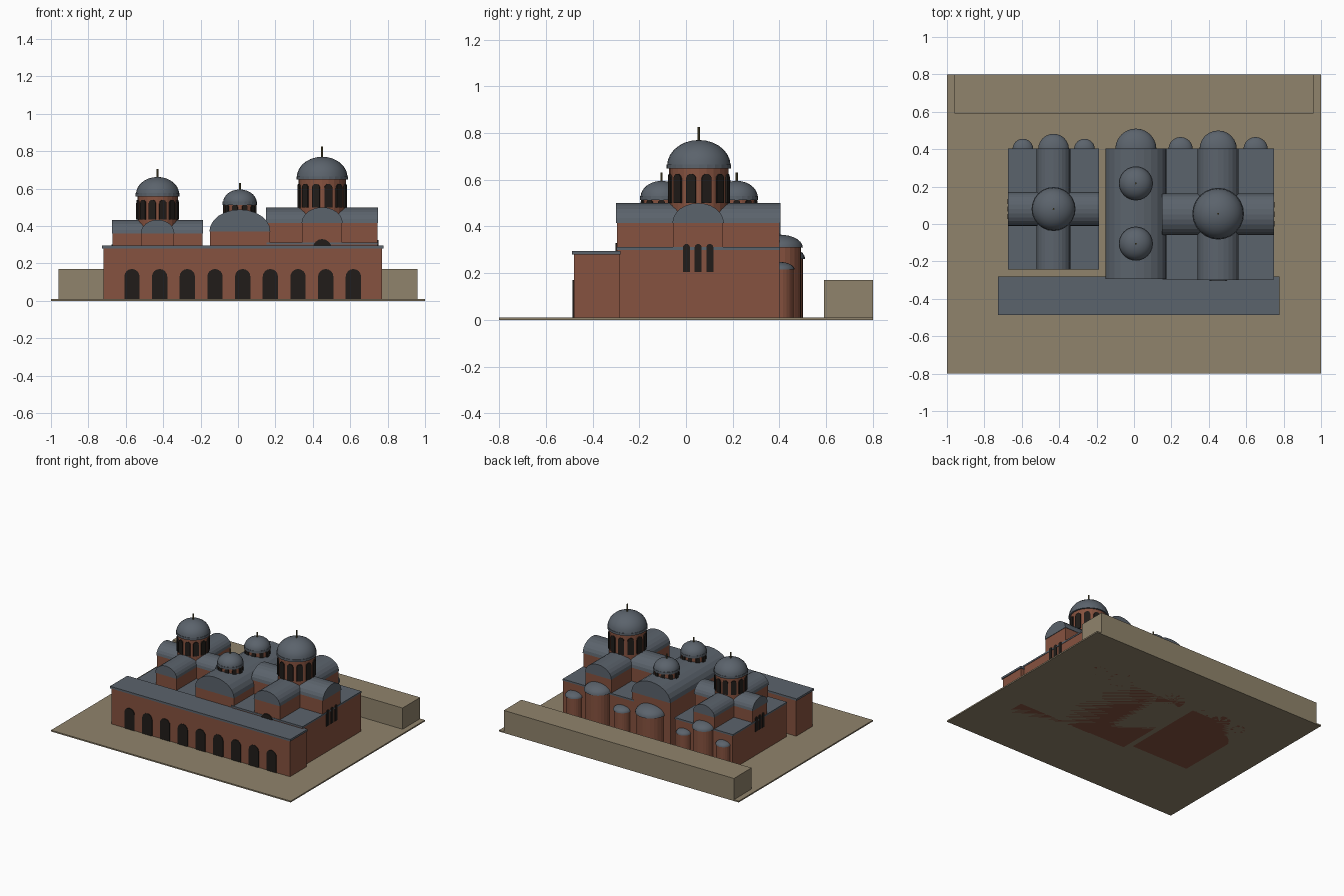
import bpy, bmesh
from math import sin, cos, pi
from mathutils import Matrix, Vector

if "Cube" in bpy.data.objects:
    bpy.data.objects.remove(bpy.data.objects["Cube"])


def material(name, rgb):
    m = bpy.data.materials.new(name)
    m.diffuse_color = (*rgb, 1)
    m.use_nodes = True
    m.node_tree.nodes["Principled BSDF"].inputs["Base Color"].default_value = m.diffuse_color
    return m


BRICK = material("brick", (0.24, 0.085, 0.05))
LEAD = material("lead", (0.105, 0.125, 0.15))
STONE = material("stone", (0.28, 0.23, 0.15))
DARK = material("opening", (0.015, 0.012, 0.01))
METAL = material("finial_metal", (0.12, 0.10, 0.04))


def make(name, bm, mat):
    bmesh.ops.recalc_face_normals(bm, faces=bm.faces)
    me = bpy.data.meshes.new(name)
    bm.to_mesh(me)
    bm.free()
    me.materials.append(mat)
    ob = bpy.data.objects.new(name, me)
    bpy.context.collection.objects.link(ob)
    return ob


def box(name, x0, x1, y0, y1, z0, z1, mat):
    bm = bmesh.new()
    bmesh.ops.create_cube(bm, size=1)
    for v in bm.verts:
        v.co = Vector(((x0 + x1) / 2 + v.co.x * (x1 - x0),
                       (y0 + y1) / 2 + v.co.y * (y1 - y0),
                       (z0 + z1) / 2 + v.co.z * (z1 - z0)))
    return make(name, bm, mat)


def prism(bm, pts, depth, matrix):
    """Extrude an x-z profile along +y, then place it."""
    f = bm.faces.new([bm.verts.new(matrix @ Vector((x, 0, z))) for x, z in pts])
    r = bmesh.ops.extrude_face_region(bm, geom=[f])
    step = matrix.to_3x3() @ Vector((0, depth, 0))
    for v in r["geom"]:
        if isinstance(v, bmesh.types.BMVert):
            v.co += step


def half_round(rx, rz, z, n):
    return [(rx * cos(pi * i / n), z + rz * sin(pi * i / n)) for i in range(n + 1)]


def vault(name, centre, half, a0, a1, z, rise, along_y=True):
    bm = bmesh.new()
    if along_y:
        m = Matrix.Translation((centre, a0, 0))
    else:
        m = Matrix.Translation((a0, centre, 0)) @ Matrix.Rotation(-pi / 2, 4, 'Z')
    prism(bm, half_round(half, rise, z, 12), a1 - a0, m)
    return make(name, bm, LEAD)


def arches(name, places, width, z0, z1, depth=0.012):
    """Arched dark panels; each place is (x, y, angle), angle 0 facing -y."""
    bm = bmesh.new()
    r = width / 2
    pts = half_round(r, r, z1 - r, 8) + [(-r, z0), (r, z0)]
    for x, y, a in places:
        m = Matrix.Translation((x, y, 0)) @ Matrix.Rotation(a, 4, 'Z')
        prism(bm, pts, depth, m @ Matrix.Translation((0, -0.005, 0)))
    return make(name, bm, DARK)


def lathe(name, x, y, profile, mat, n=24, smooth=False):
    bm = bmesh.new()
    vs = [bm.verts.new((r, 0, z)) for r, z in profile]
    es = [bm.edges.new(p) for p in zip(vs, vs[1:])]
    bmesh.ops.spin(bm, geom=vs + es, cent=(0, 0, 0), axis=(0, 0, 1), angle=2 * pi, steps=n)
    bmesh.ops.remove_doubles(bm, verts=bm.verts, dist=1e-5)
    bmesh.ops.translate(bm, verts=bm.verts, vec=(x, y, 0))
    ob = make(name, bm, mat)
    if smooth:
        bpy.context.view_layer.objects.active = ob
        ob.select_set(True)
        bpy.ops.object.shade_smooth_by_angle(angle=pi / 6)
        ob.select_set(False)
    return ob


def cap(r, z, rise, n=7):
    return [(0, z)] + [(r * cos(pi / 2 * i / n), z + rise * sin(pi / 2 * i / n))
                       for i in range(n)] + [(0, z + rise)]


def dome(name, x, y, r, z0, z1, rise, win, count, tip):
    lathe(name + "_drum", x, y, [(0, z0), (r, z0), (r, z1), (0, z1)], BRICK)
    lathe(name + "_cornice", x, y, [(0, z1 - .012), (r * 1.09, z1 - .012), (r * 1.09, z1 + .005),
                                    (0, z1 + .005)], LEAD)
    lathe(name + "_shell", x, y, cap(r * 1.07, z1, rise), LEAD, smooth=True)
    ring = []
    for i in range(count):
        a = 2 * pi * (i + .5) / count
        ring.append((x + r * sin(a), y - r * cos(a), a))
    arches(name + "_windows", ring, *win)
    zt = z1 + rise
    lathe(name + "_finial", x, y, [(0, zt - .01), (.005, zt - .01), (.005, tip), (0, tip)], METAL, 8)


def apse(name, x, r, h, rise):
    lathe(name + "_wall", x, 0.40, [(0, 0), (r * .95, 0), (r * .95, h), (0, h)], BRICK)
    lathe(name + "_conch", x, 0.40, cap(r * 1.03, h, rise), LEAD, smooth=True)


def cross_church(name, cx, cy, hw, y0, y1, h, arm, spring, rise):
    """Cross-in-square body: low corners, two crossing barrel-vaulted arms."""
    box(name + "_body", cx - hw, cx + hw, y0, y1, 0, h, BRICK)
    box(name + "_corner_roof", cx - hw - .003, cx + hw + .003, y0 - .003, y1 + .003,
        h, h + .012, LEAD)
    w = arm - .003
    box(name + "_nave_wall", cx - w, cx + w, y0, y1, h, spring, BRICK)
    box(name + "_transept_wall", cx - hw, cx + hw, cy - w, cy + w, h, spring, BRICK)
    vault(name + "_nave_vault", cx, arm, y0 - .004, y1 + .004, spring, rise)
    vault(name + "_transept_vault", cy, arm, cx - hw - .004, cx + hw + .004, spring, rise, False)


# Ground and rear retaining wall
box("ground", -1, 1, -.8, .8, 0, .01, STONE)
box("rear_wall", -.96, .96, .59, .8, 0, .17, STONE)

# Front hall with arcade
box("front_hall", -.72, .77, -.48, -.285, 0, .28, BRICK)
box("front_hall_roof", -.727, .777, -.487, -.28, .28, .295, LEAD)
arches("front_arcade", [(-.567 + .148 * i, -.48, 0) for i in range(9)], .082, .01, .17)

# Large right church
cross_church("right_church", .45, .052, .295, -.295, .40, .30, .11, .415, .085)
dome("right_dome", .45, .055, .127, .44, .66, .11, (.043, .50, .625), 12, .825)
arches("right_side_windows", [(.745, .052 + d, pi / 2) for d in (-.05, 0, .05)], .03, .205, .325)
arches("right_front_lunette", [(.45, -.297, 0)], .10, .2, .33)

# Smaller left church
cross_church("left_church", -.43, .08, .24, -.24, .40, .26, .09, .36, .073)
dome("left_dome", -.43, .08, .108, .385, .57, .092, (.038, .435, .54), 12, .705)
arches("left_side_windows", [(-.67, .08 + d, -pi / 2) for d in (-.04, 0, .04)], .026, .19, .30)

# Middle chapel with twin domes
box("middle_chapel", -.15, .17, -.29, .40, 0, .37, BRICK)
vault("middle_vault", .01, .163, -.294, .404, .37, .118)
for i, y in enumerate((-.105, .217)):
    dome("middle_dome_%d" % (i + 1), .01, y, .084, .44, .525, .07, (.03, .46, .515), 10, .63)

# Apses along the back
for label, x, r, h, rise in (("right_main", .45, .097, .31, .055), ("right_inner", .249, .063, .215, .033),
                             ("right_outer", .65, .063, .215, .033), ("middle", .01, .107, .26, .06),
                             ("left_main", -.43, .08, .265, .045), ("left_inner", -.265, .054, .18, .03),
                             ("left_outer", -.594, .054, .18, .03)):
    apse(label + "_apse", x, r, h, rise)
